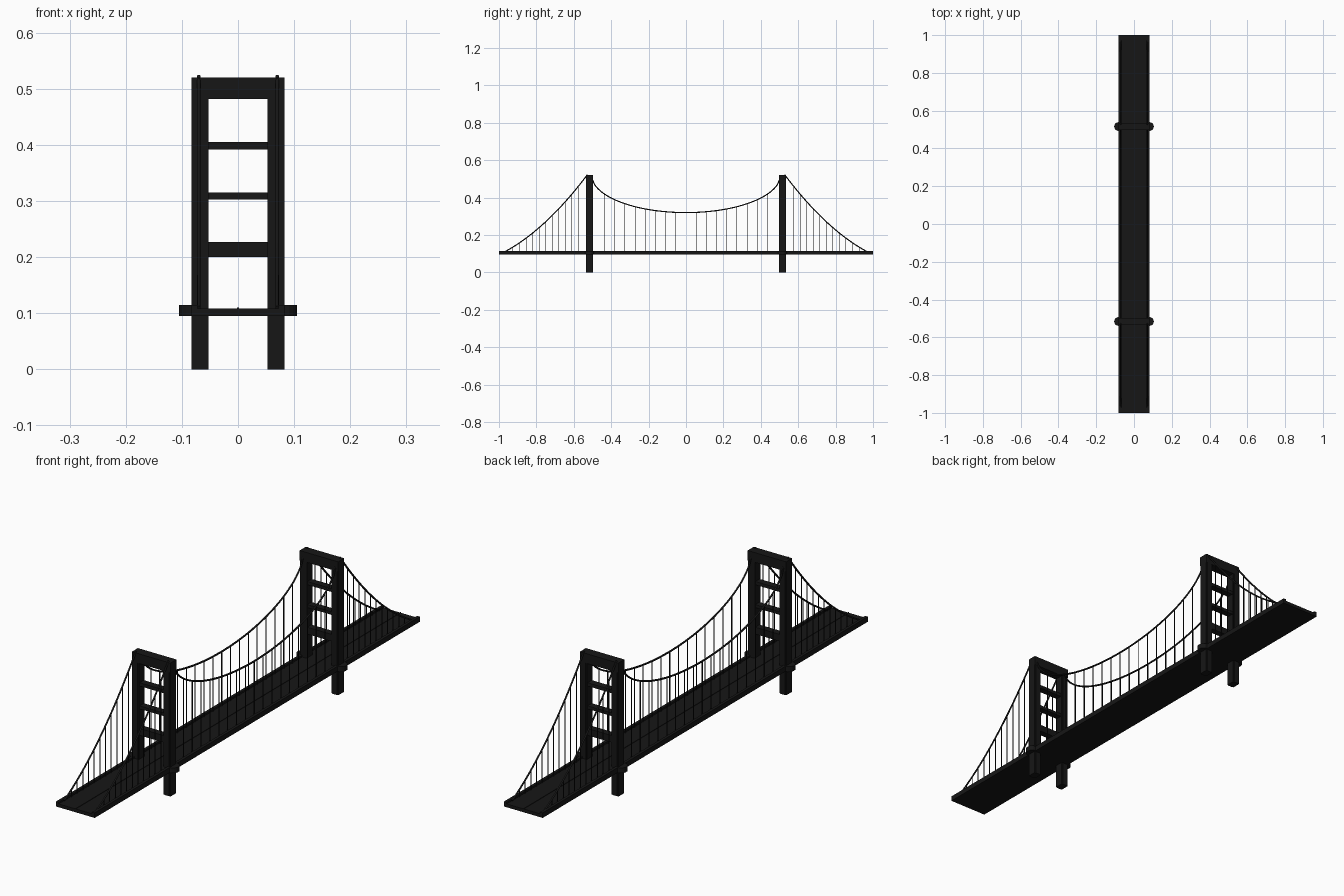
import bpy, bmesh, math

if "Cube" in bpy.data.objects:
    bpy.data.objects.remove(bpy.data.objects["Cube"])

TOWER_Y = 0.516
CABLE_X = 0.070
mat = bpy.data.materials.new("dark_steel")
mat.diffuse_color = (0.008, 0.008, 0.008, 1)
mat.use_nodes = True
mat.node_tree.nodes["Principled BSDF"].inputs["Base Color"].default_value = mat.diffuse_color


def add_box(bm, x0, x1, y0, y1, z0, z1):
    v = [bm.verts.new((x, y, z)) for z in (z0, z1)
         for x, y in ((x0, y0), (x1, y0), (x1, y1), (x0, y1))]
    for f in ((3, 2, 1, 0), (4, 5, 6, 7), (0, 1, 5, 4),
              (1, 2, 6, 5), (2, 3, 7, 6), (3, 0, 4, 7)):
        bm.faces.new([v[i] for i in f])


def add_prism(bm, outline, z0, z1):
    low = [bm.verts.new((x, y, z0)) for x, y in outline]
    high = [bm.verts.new((x, y, z1)) for x, y in outline]
    bm.faces.new(low[::-1])
    bm.faces.new(high)
    n = len(outline)
    for i in range(n):
        j = (i + 1) % n
        bm.faces.new((low[i], low[j], high[j], high[i]))


def finish(name, bm):
    bmesh.ops.recalc_face_normals(bm, faces=bm.faces)
    me = bpy.data.meshes.new(name)
    bm.to_mesh(me)
    bm.free()
    me.materials.append(mat)
    ob = bpy.data.objects.new(name, me)
    bpy.context.collection.objects.link(ob)
    return ob


def main_z(y):
    return 0.32 + 0.2 * (1 - math.sqrt(1 - (y / 0.505) ** 2))


def side_z(y):
    s = (abs(y) - 0.533) / 0.437
    return 0.11 + 0.405 * (1 - s) * (1 - 0.42 * s)


def cable(name, x, y0, y1, height, n):
    cu = bpy.data.curves.new(name, 'CURVE')
    cu.dimensions = '3D'
    cu.bevel_depth = 0.0035
    cu.bevel_resolution = 1
    cu.use_fill_caps = True
    sp = cu.splines.new('POLY')
    sp.points.add(n)
    for i, p in enumerate(sp.points):
        y = y0 + (y1 - y0) * i / n
        p.co = (x, y, height(y), 1)
    cu.materials.append(mat)
    bpy.context.collection.objects.link(bpy.data.objects.new(name, cu))


# Road deck with raised edge kerbs and a low centre divider
bm = bmesh.new()
add_prism(bm, [(-0.083, -1), (0.083, -1), (0.083, 1), (-0.083, 1)], 0.095, 0.108)
finish("road_deck", bm)
bm = bmesh.new()
for s in (-1, 1):
    a, b = sorted((s * 0.072, s * 0.083))
    add_box(bm, a, b, -1, 1, 0.107, 0.115)
finish("edge_kerbs", bm)
bm = bmesh.new()
add_box(bm, -0.0015, 0.0015, -1, 1, 0.107, 0.110)
finish("centre_divider", bm)

for label, ty in (("front", -TOWER_Y), ("back", TOWER_Y)):
    # Tower legs with a raised pilaster on each face
    bm = bmesh.new()
    for s in (-1, 1):
        a, b = sorted((s * 0.053, s * 0.083))
        add_box(bm, a, b, ty - 0.0165, ty + 0.0165, 0, 0.5)
        a, b = sorted((s * 0.058, s * 0.078))
        add_box(bm, a, b, ty - 0.0185, ty + 0.0185, 0, 0.5)
    finish(label + "_tower_legs", bm)

    # Tower cross beams
    bm = bmesh.new()
    add_box(bm, -0.083, 0.083, ty - 0.0185, ty + 0.0185, 0.482, 0.52)
    for z0, z1 in ((0.392, 0.405), (0.303, 0.315), (0.20, 0.227)):
        add_box(bm, -0.056, 0.056, ty - 0.013, ty + 0.013, z0, z1)
    finish(label + "_tower_beams", bm)

    # Rounded walkway platforms around the outside of the legs
    bm = bmesh.new()
    for s in (-1, 1):
        outline = [(s * 0.072, ty - 0.023)]
        for i in range(9):
            t = -math.pi / 2 + math.pi * i / 8
            outline.append((s * (0.083 + 0.022 * math.cos(t)), ty + 0.023 * math.sin(t)))
        outline.append((s * 0.072, ty + 0.023))
        add_prism(bm, outline, 0.095, 0.115)
    finish(label + "_walkway_platforms", bm)

# Suspension cables
for side, x in (("left", -CABLE_X), ("right", CABLE_X)):
    cable(side + "_main_cable", x, -0.503, 0.503, main_z, 64)
    cable(side + "_front_cable", x, -0.97, -0.527, side_z, 24)
    cable(side + "_back_cable", x, 0.527, 0.97, side_z, 24)

# Vertical hangers
bm = bmesh.new()
spots = [(k * 0.0545, main_z) for k in range(-8, 9)]
for s in (-1, 1):
    spots += [(s * (0.575 + 0.035 * k), side_z) for k in range(11)]
r = 0.0013
for y, height in spots:
    for x in (-CABLE_X, CABLE_X):
        add_box(bm, x - r, x + r, y - r, y + r, 0.105, height(y))
finish("hangers", bm)
